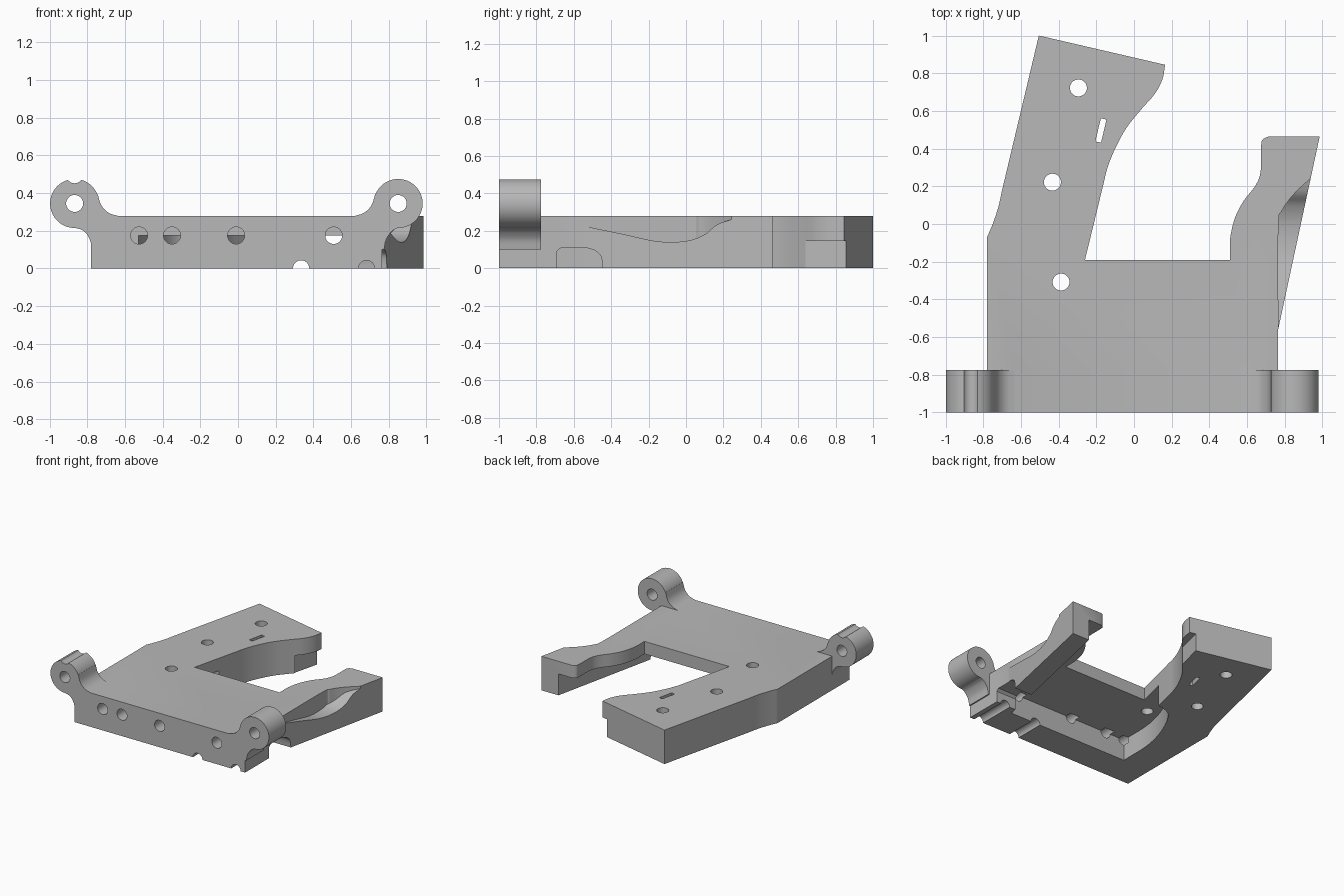
import bpy, bmesh, math
from mathutils import Vector

if "Cube" in bpy.data.objects:
    bpy.data.objects.remove(bpy.data.objects["Cube"], do_unlink=True)

grey = bpy.data.materials.new("plain_grey")
grey.use_nodes = True
grey.diffuse_color = (0.48, 0.48, 0.48, 1)
grey.node_tree.nodes["Principled BSDF"].inputs["Base Color"].default_value = (0.48, 0.48, 0.48, 1)


def curve(pts, steps=5):
    """Smooth path through a few points."""
    p = [Vector(q) for q in pts]
    p = [p[0] * 2 - p[1]] + p + [p[-1] * 2 - p[-2]]
    out = []
    for a, b, c, d in zip(p, p[1:], p[2:], p[3:]):
        for i in range(steps):
            t = i / steps
            out.append(tuple(0.5 * (2 * b + (c - a) * t + (2 * a - 5 * b + 4 * c - d) * t ** 2
                                    + (3 * b - a - 3 * c + d) * t ** 3)))
    return out + [tuple(p[-2])]


def prism(name, outline, axis, lo, hi):
    """Extrude a 2D outline along one axis."""
    place = {"x": lambda u, v, w: (w, u, v), "y": lambda u, v, w: (u, w, v),
             "z": lambda u, v, w: (u, v, w)}[axis]
    bm = bmesh.new()
    face = bm.faces.new([bm.verts.new(place(u, v, lo)) for u, v in outline])
    top = bmesh.ops.extrude_face_region(bm, geom=[face])["geom"]
    shift = Vector(place(0, 0, hi - lo))
    bmesh.ops.translate(bm, verts=[g for g in top if isinstance(g, bmesh.types.BMVert)], vec=shift)
    bmesh.ops.recalc_face_normals(bm, faces=bm.faces)
    mesh = bpy.data.meshes.new(name)
    bm.to_mesh(mesh)
    bm.free()
    ob = bpy.data.objects.new(name, mesh)
    bpy.context.collection.objects.link(ob)
    mesh.materials.append(grey)
    return ob


def disc(u, v, r, n=40):
    return [(u + r * math.cos(i * math.tau / n), v + r * math.sin(i * math.tau / n)) for i in range(n)]


def combine(target, tool, operation="DIFFERENCE"):
    """Apply a boolean and drop the tool."""
    mod = target.modifiers.new("shape", "BOOLEAN")
    mod.operation, mod.solver, mod.object = operation, "EXACT", tool
    bpy.context.view_layer.objects.active = target
    bpy.ops.object.modifier_apply(modifier=mod.name)
    bpy.data.objects.remove(tool, do_unlink=True)


# Flat bracket body with a wide arm and a narrow arm
wide_edge = curve([(0.165, 0.845), (0.15, 0.765), (0.11, 0.69), (0.04, 0.61), (-0.04, 0.51),
                   (-0.1, 0.4), (-0.14, 0.3), (-0.165, 0.2)])
narrow_edge = curve([(0.51, -0.19), (0.51, -0.08), (0.535, 0.03), (0.58, 0.12), (0.645, 0.205),
                     (0.672, 0.28), (0.675, 0.42), (0.685, 0.45), (0.71, 0.463)])
left_edge = curve([(-0.7, 0.18), (-0.72, 0.09), (-0.75, 0), (-0.78, -0.07)])
outline = ([(-0.78, -1), (0.765, -1), (0.765, -0.56), (0.985, 0.463)] + narrow_edge[::-1]
           + [(-0.26, -0.19)] + wide_edge[::-1] + [(-0.505, 1)] + left_edge)
body = prism("bracket_body", outline, "z", 0, 0.278)

# Underside pocket, open between the arms and beneath the narrow arm
pocket_side = curve([(-0.53, -0.75), (-0.52, -0.45), (-0.45, -0.2), (-0.33, 0), (-0.14, 0.06)])
pocket = pocket_side + [(0.3, 0.06), (0.3, 0.6), (0.86, 0.6), (0.62, -0.5), (0.57, -0.75)]
combine(body, prism("pocket_cutter", pocket, "z", -0.1, 0.175))

# Scoop in the outer side of the narrow arm
scoop_plan = curve([(0.766, -0.57), (0.766, -0.02), (0.785, 0.07), (0.85, 0.16), (0.94, 0.245)]) \
    + [(1.1, 0.3), (1.1, -0.57)]
scoop_side = curve([(-0.57, 0.23), (-0.35, 0.185), (-0.15, 0.143), (0, 0.145), (0.1, 0.18),
                    (0.17, 0.235), (0.28, 0.27)]) + [(0.28, 0.4), (-0.57, 0.4)]
scoop = prism("scoop_cutter", scoop_plan, "z", 0.05, 0.5)
combine(scoop, prism("scoop_floor", scoop_side, "x", 0.6, 1.2), "INTERSECT")
combine(body, scoop)

# Step under the wide arm's tip
combine(body, prism("tip_cutter", [(0.06, 0.64), (0.125, 0.9), (0.3, 0.9), (0.3, 0.64)], "z", -0.1, 0.145))

# Cable notch in the side wall
notch = [(-0.69, -0.1), (-0.69, 0.09), (-0.67, 0.108)] + curve(
    [(-0.53, 0.108), (-0.48, 0.09), (-0.45, 0.045), (-0.44, -0.1)])
combine(body, prism("notch_cutter", notch, "x", 0.5, 1.1))

# Mounting ears with filleted webs
for side, centre in ((-1, 0.867), (1, 0.85)):
    d = centre - 0.867
    lower = curve([(0.775, 0.1), (0.787, 0.155), (0.82, 0.2), (0.87 + d, 0.217)])
    upper = curve([(0.745 + d, 0.395), (0.725 + d, 0.335), (0.685 + d, 0.295), (0.63 + d, 0.277)])
    web = lower + [(centre, 0.345)] + upper + [(0.6, 0.1)]
    combine(body, prism("ear_web", [(side * u, v) for u, v in web], "y", -1, -0.776), "UNION")
    combine(body, prism("ear", disc(side * centre, 0.345, 0.13, 64), "y", -1, -0.776), "UNION")
    combine(body, prism("ear_hole", disc(side * centre, 0.345, 0.045), "y", -1.1, -0.7))
combine(body, prism("ear_groove", disc(-0.867, 0.497, 0.045), "y", -1.1, -0.7))

# Holes through the front wall and grooves along its bottom edge
for x in (-0.525, -0.35, -0.01, 0.508):
    combine(body, prism("front_hole", disc(x, 0.175, 0.045), "y", -1.1, -0.7))
for x in (0.335, 0.682):
    combine(body, prism("front_groove", disc(x, 0, 0.043), "y", -1.1, -0.6))

# Screw holes and slot through the top
for x, y in ((-0.295, 0.722), (-0.433, 0.222), (-0.387, -0.308)):
    combine(body, prism("screw_hole", disc(x, y, 0.045), "z", -0.1, 0.5))
slot = [(-0.205, 0.438), (-0.175, 0.431), (-0.146, 0.554), (-0.176, 0.561)]
combine(body, prism("slot_cutter", slot, "z", -0.1, 0.5))

# Smooth curved walls, crisp edges
bpy.ops.object.select_all(action="DESELECT")
body.select_set(True)
bpy.context.view_layer.objects.active = body
bpy.ops.object.shade_smooth_by_angle(angle=math.radians(25))
